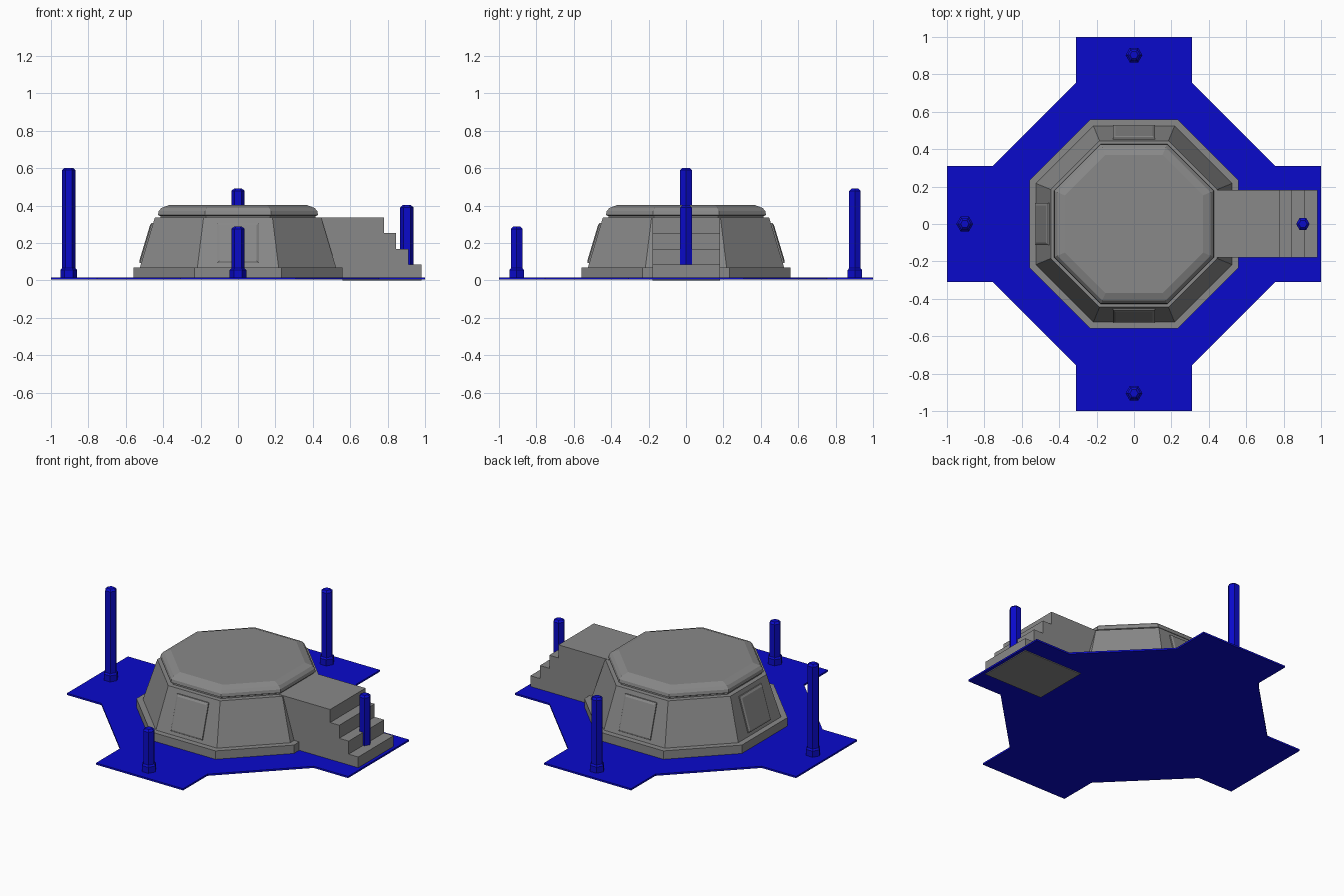
import bpy
import bmesh
from math import cos, sin, pi, tau
from mathutils import Matrix, Vector

cube = bpy.data.objects.get("Cube")
if cube:
    bpy.data.objects.remove(cube, do_unlink=True)


def make_material(name, colour):
    mat = bpy.data.materials.new(name)
    mat.use_nodes = True
    mat.diffuse_color = colour
    mat.node_tree.nodes["Principled BSDF"].inputs["Base Color"].default_value = colour
    return mat


grey = make_material("stone grey", (0.25, 0.25, 0.25, 1))
blue = make_material("deep blue", (0.003, 0.003, 0.6, 1))


def loft(name, rings, mat):
    """Skin a closed, capped solid through rings of matching points."""
    bm = bmesh.new()
    loops = [[bm.verts.new(p) for p in ring] for ring in rings]
    n = len(loops[0])
    for low, high in zip(loops, loops[1:]):
        for i in range(n):
            j = (i + 1) % n
            bm.faces.new((low[i], low[j], high[j], high[i]))
    bm.faces.new(loops[0][::-1])
    bm.faces.new(loops[-1])
    bmesh.ops.recalc_face_normals(bm, faces=bm.faces)
    mesh = bpy.data.meshes.new(name)
    bm.to_mesh(mesh)
    bm.free()
    mesh.materials.append(mat)
    obj = bpy.data.objects.new(name, mesh)
    bpy.context.collection.objects.link(obj)
    return obj


def ngon(sides, radius, z, turn=0.0, x=0.0, y=0.0):
    return [(x + radius * cos(turn + tau * i / sides),
             y + radius * sin(turn + tau * i / sides), z) for i in range(sides)]


def octagon(apothem, z):
    return ngon(8, apothem / cos(pi / 8), z, pi / 8)


# Cross-shaped ground plate with diagonal inner corners
quarter = [(1, -0.31), (1, 0.31), (0.755, 0.31), (0.31, 0.755)]
outline = [Matrix.Rotation(k * pi / 2, 2) @ Vector(p) for k in range(4) for p in quarter]
loft("ground_plate", [[(p.x, p.y, z) for p in outline] for z in (0.005, 0.016)], blue)

# Octagonal plinth, sloping walls and bevelled roof
loft("plinth", [octagon(0.56, 0.01), octagon(0.56, 0.07)], grey)
loft("walls", [octagon(0.527, 0.06), octagon(0.445, 0.335)], grey)
roof_profile = [(0.415, 0.33), (0.415, 0.343), (0.428, 0.35),
                (0.424, 0.37), (0.41, 0.387), (0.37, 0.402)]
loft("roof", [octagon(a, z) for a, z in roof_profile], grey)


# Raised bevelled panels on the three walls without stairs
def panel_ring(half_width, low, high, lift, turn):
    corners = [(-half_width, low), (half_width, low), (half_width, high), (-half_width, high)]
    spin = Matrix.Rotation(turn, 3, "Z")
    return [spin @ Vector((0.527 - 0.3 * (z - 0.06) + lift, y, z)) for y, z in corners]


for side, turn in (("back", pi / 2), ("right", pi), ("front", -pi / 2)):
    loft(side + "_panel", [panel_ring(0.112, 0.092, 0.308, -0.01, turn),
                           panel_ring(0.112, 0.092, 0.308, 0.008, turn),
                           panel_ring(0.1, 0.104, 0.296, 0.014, turn)], grey)

# Entrance block with steps running down to the left
steps = [(0.4, 0.02), (0.4, 0.337)]
for i, x in enumerate((0.78, 0.845, 0.912, 0.98)):
    top = 0.337 - i * 0.084
    steps += [(x, top), (x, top - 0.084 if i < 3 else 0)]
steps += [(0.56, 0), (0.56, 0.02)]
loft("stairs", [[(x, y, z) for x, z in steps] for y in (-0.178, 0.182)], grey)

# Hexagonal posts with wider feet, each of its own height
for name, x, y, height in (("right", -0.905, 0, 0.602), ("left", 0.903, 0, 0.402),
                           ("front", 0, -0.905, 0.287), ("back", 0, 0.903, 0.49)):
    levels = [(0.045, 0.01), (0.045, 0.055), (0.036, 0.065),
              (0.036, height - 0.012), (0.022, height)]
    loft(name + "_post", [ngon(6, r, z, 0, x, y) for r, z in levels], blue)
